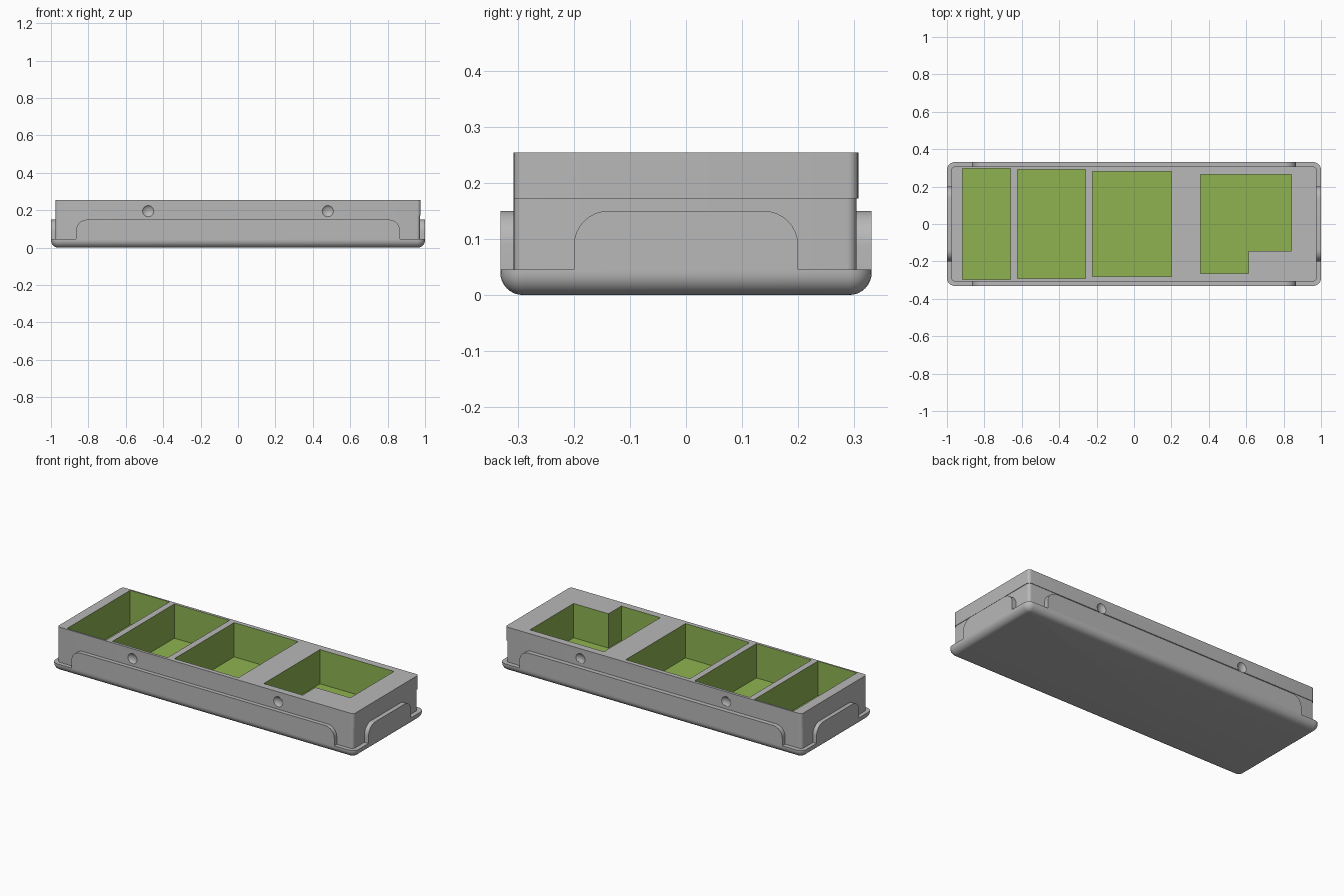
import bpy, bmesh, math

if "Cube" in bpy.data.objects:
    bpy.data.objects.remove(bpy.data.objects["Cube"])

def material(name, rgb):
    m = bpy.data.materials.new(name)
    m.diffuse_color = (*rgb, 1)
    m.use_nodes = True
    m.node_tree.nodes["Principled BSDF"].inputs["Base Color"].default_value = m.diffuse_color
    return m

GREY = material("grey_plastic", (0.48, 0.48, 0.48))
GREEN = material("green_lining", (0.27, 0.45, 0.08))

def finish(name, bm, index=0):
    bmesh.ops.recalc_face_normals(bm, faces=bm.faces)
    for f in bm.faces:
        f.material_index = index
    me = bpy.data.meshes.new(name)
    bm.to_mesh(me)
    bm.free()
    me.materials.append(GREY)
    me.materials.append(GREEN)
    ob = bpy.data.objects.new(name, me)
    bpy.context.collection.objects.link(ob)
    return ob

def smooth(ob):
    bpy.ops.object.select_all(action='DESELECT')
    bpy.context.view_layer.objects.active = ob
    ob.select_set(True)
    bpy.ops.object.shade_smooth_by_angle(angle=math.radians(30))

def rounded_rect(x0, x1, y0, y1, r, n=6):
    pts = []
    for k, (cx, cy) in enumerate([(x1-r, y1-r), (x0+r, y1-r), (x0+r, y0+r), (x1-r, y0+r)]):
        for i in range(n + 1):
            a = math.pi / 2 * (k + i / n)
            pts.append((cx + r * math.cos(a), cy + r * math.sin(a)))
    return pts

def loft(name, rings, index=0):
    """Skin stacked rings of equal point count and cap both ends."""
    bm = bmesh.new()
    rows = [[bm.verts.new(p) for p in ring] for ring in rings]
    n = len(rows[0])
    for a, b in zip(rows, rows[1:]):
        for i in range(n):
            bm.faces.new((a[i], a[(i+1) % n], b[(i+1) % n], b[i]))
    bm.faces.new(rows[0][::-1])
    bm.faces.new(rows[-1])
    return finish(name, bm, index)

def prism(name, pts, z0, z1, index=0):
    return loft(name, [[(x, y, z) for x, y in pts] for z in (z0, z1)], index)

def cut(ob, cutter):
    mod = ob.modifiers.new("cut", 'BOOLEAN')
    mod.operation = 'DIFFERENCE'
    mod.solver = 'EXACT'
    mod.object = cutter
    bpy.context.view_layer.objects.active = ob
    bpy.ops.object.modifier_apply(modifier=mod.name)

W, D, RIM, TOP, SPLIT, FLOOR = 1.0, 0.331, 0.045, 0.254, 0.172, 0.05

# Base tray with a rounded lower edge
rings = []
for i in range(9):
    a = math.pi / 2 * i / 8
    inset, z = 0.04 * (1 - math.sin(a)), 0.04 * (1 - math.cos(a))
    rings.append([(x, y, z) for x, y in
                  rounded_rect(-W+inset, W-inset, -D+inset, D-inset, 0.042-inset)])
rings.append([(x, y, RIM) for x, y in rounded_rect(-W, W, -D, D, 0.042)])
smooth(loft("base_tray", rings))

# Insert block: upper part steps out slightly at the back and right
low = rounded_rect(-0.976, 0.973, -0.307, 0.304, 0.018)
high = rounded_rect(-0.976, 0.976, -0.307, 0.307, 0.018)
block = loft("insert_block", [[(x, y, z) for x, y in ring] for ring, z in
             ((low, RIM), (low, SPLIT), (high, SPLIT), (high, TOP))])

# Green-lined compartments, the last one with a notched corner
def rect(x0, x1, h):
    return [(x0, -h), (x1, -h), (x1, h), (x0, h)]

pockets = [rect(-0.918, -0.66, 0.297), rect(-0.623, -0.26, 0.291), rect(-0.222, 0.2, 0.281),
           [(0.355, -0.265), (0.612, -0.265), (0.612, -0.145),
            (0.842, -0.145), (0.842, 0.265), (0.355, 0.265)]]
cutters = [prism("compartment_cutter", p, FLOOR, TOP + 0.1, 1) for p in pockets]

# Shallow round dimples on both long faces
R, DEPTH = 0.0435, 0.012
for x in (-0.48, 0.48):
    for s in (-1, 1):
        bm = bmesh.new()
        bmesh.ops.create_uvsphere(bm, u_segments=32, v_segments=24, radius=R)
        bmesh.ops.translate(bm, vec=(x, s * (0.307 + R - DEPTH), 0.195), verts=bm.verts)
        cutters.append(finish("dimple_cutter", bm))
for c in cutters:
    cut(block, c)
    bpy.data.objects.remove(c)
smooth(block)

# Arched clips standing on the tray rim, flush with its outside
def arch(half, r, n=8):
    pts = [(-half, RIM), (half, RIM)]
    for k, cx in ((0, half - r), (1, r - half)):
        for i in range(n + 1):
            a = math.pi / 2 * (k + i / n)
            pts.append((cx + r * math.cos(a), 0.15 - r + r * math.sin(a)))
    return pts

for label, s in (("front", -1), ("back", 1)):
    pts = arch(0.866, 0.06)
    smooth(loft(label + "_clip", [[(u, s * d, z) for u, z in pts] for d in (0.303, D)]))
for label, s in (("left", -1), ("right", 1)):
    pts = arch(0.2, 0.062)
    smooth(loft(label + "_clip", [[(s * d, u, z) for u, z in pts] for d in (0.972, W)]))
